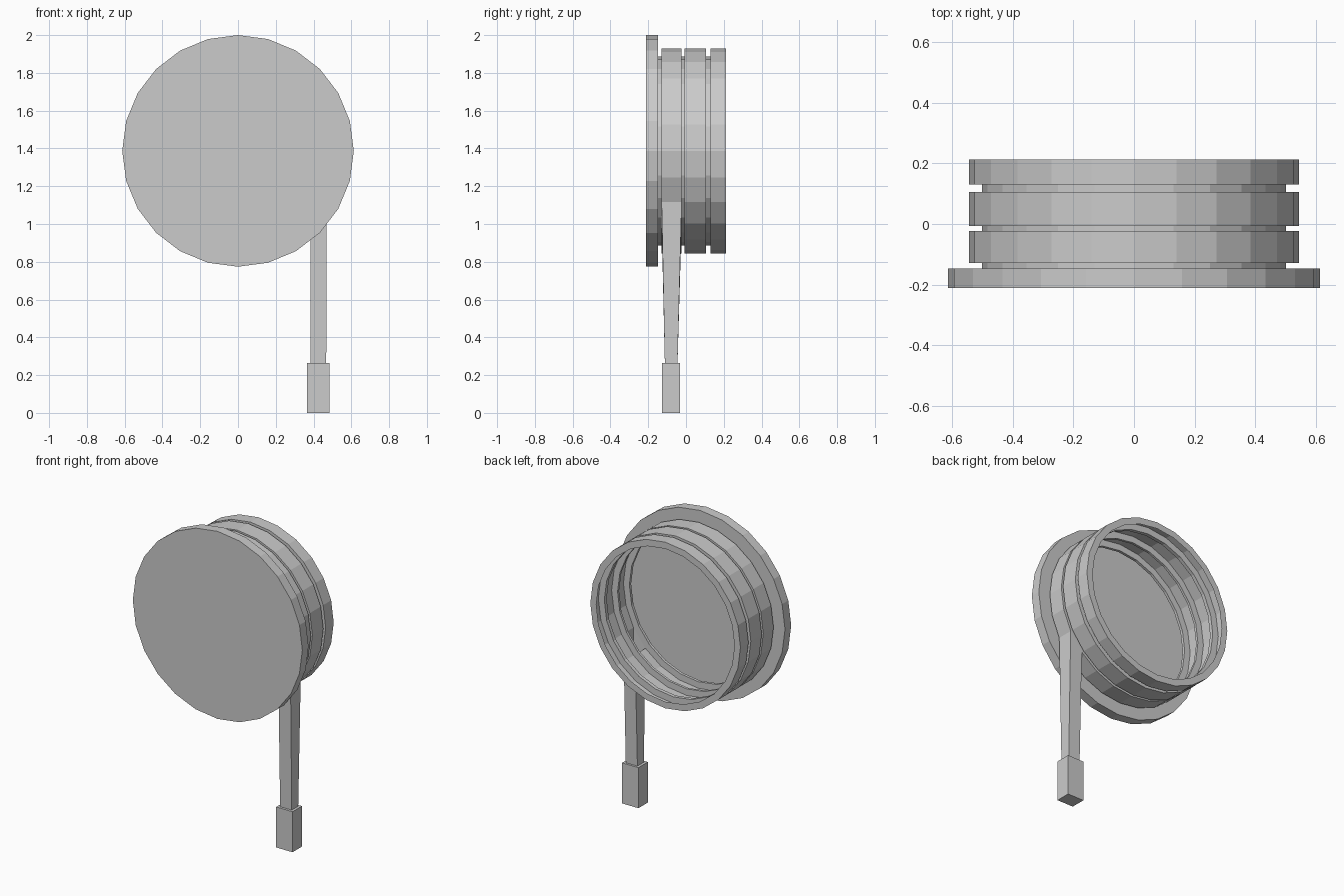
import bpy, bmesh, math

if "Cube" in bpy.data.objects:
    bpy.data.objects.remove(bpy.data.objects["Cube"])

SIDES = 24
CENTRE_Z = 1.387


def add_object(name, bm):
    mesh = bpy.data.meshes.new(name)
    bm.to_mesh(mesh)
    bm.free()
    obj = bpy.data.objects.new(name, mesh)
    bpy.context.collection.objects.link(obj)
    return obj


def circle(bm, r, y):
    """24-point loop around the y axis, point 0 at the bottom, going towards +x."""
    return [bm.verts.new((r * math.sin(2 * math.pi * i / SIDES), y,
                          CENTRE_Z - r * math.cos(2 * math.pi * i / SIDES)))
            for i in range(SIDES)]


def bridge(bm, a, b, skip=()):
    n = len(a)
    for i in range(n):
        if i not in skip:
            j = (i + 1) % n
            bm.faces.new((a[i], a[j], b[j], b[i]))


def rect(bm, x0, x1, y0, y1, z):
    return [bm.verts.new(p) for p in
            ((x0, y0, z), (x1, y0, z), (x1, y1, z), (x0, y1, z))]


bm = bmesh.new()
R, G, F = 0.543, 0.5, 0.613          # ring, groove and front flange radius

# Thin ribbed shell: flange, then three rings separated by grooves
profile = [(G, -0.211), (F, -0.211), (F, -0.147), (G, -0.147),
           (G, -0.129), (R, -0.129), (R, -0.023), (G, -0.023),
           (G, -0.007), (R, -0.007), (R, 0.106), (G, 0.106),
           (G, 0.130), (R, 0.130), (R, 0.213), (G, 0.213)]
loops = [circle(bm, r, y) for r, y in profile]
bm.faces.new(loops[0])               # front cap
STEM = 3                             # ring facet from which the stem grows
for k in range(len(loops) - 1):
    bridge(bm, loops[k], loops[k + 1], (STEM,) if k == 5 else ())

# Tapered hollow stem pulled down from the missing ring facet
a, b = loops[5], loops[6]
top = [a[STEM], a[STEM + 1], b[STEM + 1], b[STEM]]
foot = rect(bm, 0.383, 0.467, -0.112, -0.045, 0.265)
bridge(bm, top, foot)

# Square grip at the end of the stem
grip_top = rect(bm, 0.366, 0.484, -0.128, -0.031, 0.265)
grip_base = rect(bm, 0.366, 0.484, -0.128, -0.031, 0.0)
bridge(bm, foot, grip_top)
bridge(bm, grip_top, grip_base)
bm.faces.new(grip_base)

bmesh.ops.recalc_face_normals(bm, faces=bm.faces)
# The open shell must face outwards: the grip base should point down
bm.faces.ensure_lookup_table()
if bm.faces[-1].normal.z > 0:
    bmesh.ops.reverse_faces(bm, faces=bm.faces)
add_object("ribbed_drum_with_stem", bm)
